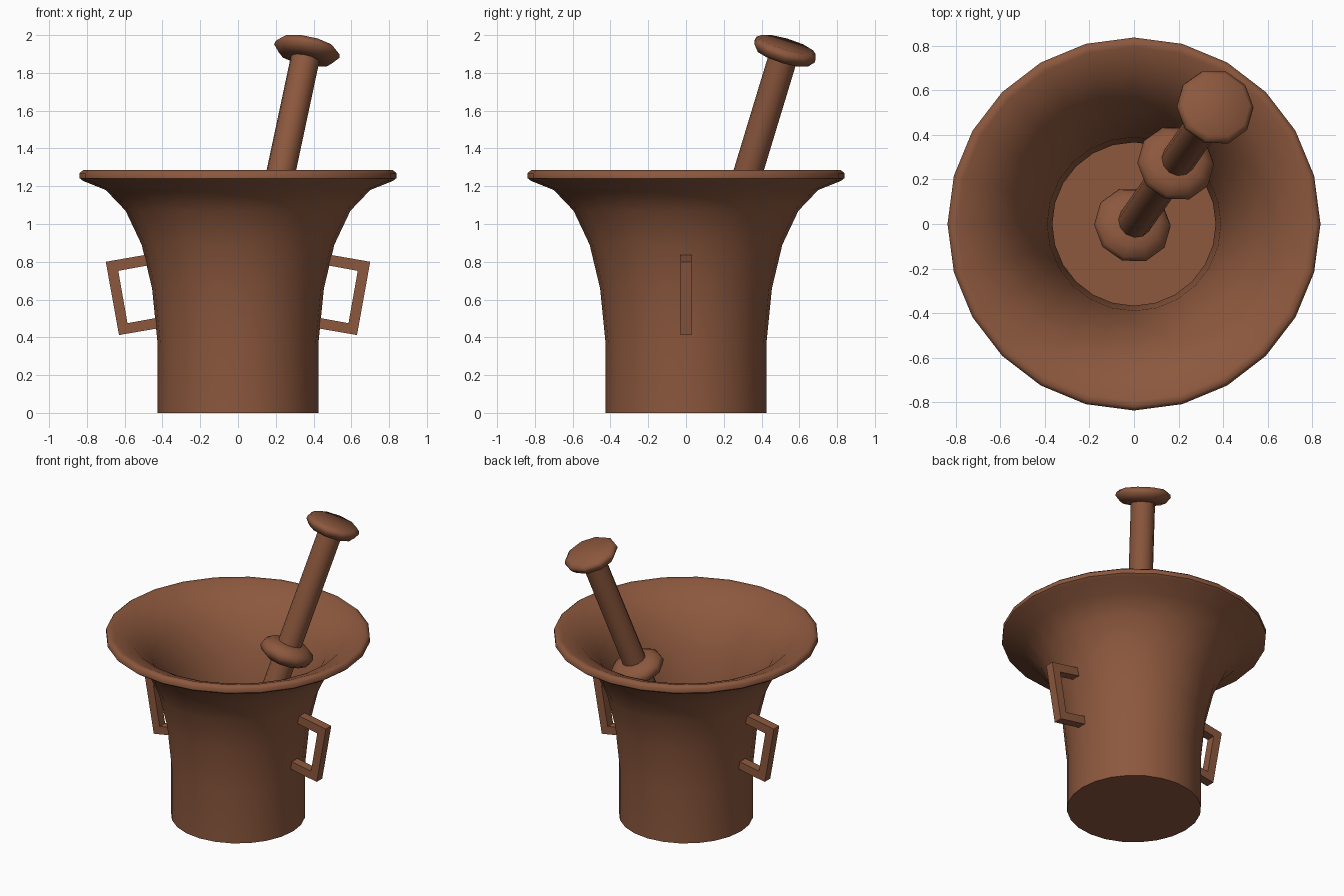
import bpy, bmesh, math
from mathutils import Vector

if "Cube" in bpy.data.objects:
    bpy.data.objects.remove(bpy.data.objects["Cube"])

wood = bpy.data.materials.new("warm brown wood")
wood.diffuse_color = (0.265, 0.098, 0.048, 1)
wood.use_nodes = True
wood.node_tree.nodes["Principled BSDF"].inputs["Base Color"].default_value = wood.diffuse_color


def finish(name, bm, smooth=None):
    bmesh.ops.recalc_face_normals(bm, faces=bm.faces)
    me = bpy.data.meshes.new(name)
    bm.to_mesh(me)
    bm.free()
    me.materials.append(wood)
    if smooth:
        me.polygons.foreach_set("use_smooth", [True] * len(me.polygons))
        me.set_sharp_from_angle(angle=math.radians(smooth))
    ob = bpy.data.objects.new(name, me)
    bpy.context.collection.objects.link(ob)
    return ob


def lathe(name, profile, sides, smooth):
    """Revolve (radius, height) points; both ends are capped."""
    bm = bmesh.new()
    rings = []
    for r, z in profile:
        rings.append([bm.verts.new((r * math.cos(a), r * math.sin(a), z))
                      for a in (math.tau * i / sides for i in range(sides))])
    for lo, hi in zip(rings, rings[1:]):
        for i in range(sides):
            j = (i + 1) % sides
            bm.faces.new((lo[i], lo[j], hi[j], hi[i]))
    bm.faces.new(rings[0])
    bm.faces.new(rings[-1])
    return finish(name, bm, smooth)


# Flared mortar bowl: outer wall, rim, inner wall, floor
lathe("mortar_bowl", [
    (0.425, 0), (0.425, 0.36), (0.455, 0.66), (0.51, 0.89), (0.595, 1.07),
    (0.70, 1.18), (0.82, 1.228), (0.838, 1.242), (0.838, 1.27), (0.82, 1.285),
    (0.795, 1.282), (0.67, 1.23), (0.55, 1.11), (0.455, 0.92), (0.39, 0.68),
    (0.367, 0.37), (0.367, 0.06)], 24, 50)

# Pair of bracket handles
outline = [(0.47, 0.84), (0.70, 0.80), (0.63, 0.412), (0.41, 0.45),
           (0.42, 0.505), (0.585, 0.475), (0.634, 0.752), (0.47, 0.782)]
for side, label in ((1, "right"), (-1, "left")):
    bm = bmesh.new()
    a = [bm.verts.new((side * x, -0.03, z)) for x, z in outline]
    b = [bm.verts.new((side * x, 0.03, z)) for x, z in outline]
    n = len(outline)
    for i in range(n):
        j = (i + 1) % n
        bm.faces.new((a[i], a[j], b[j], b[i]))
    for i, j, k, l in ((0, 1, 6, 7), (1, 2, 5, 6), (2, 3, 4, 5)):
        for ring in (a, b):
            bm.faces.new((ring[i], ring[j], ring[k], ring[l]))
    finish(label + "_handle", bm)

# Leaning pestle: shaft with top knob, middle ring and bottom knob
bottom, top = Vector((-0.007, -0.005, 0.175)), Vector((0.365, 0.525, 1.92))
axis = top - bottom
tilt = axis.to_track_quat('Z', 'Y')
length = axis.length
knob = [(0.09, -0.05), (0.145, -0.042), (0.176, -0.005), (0.172, 0.015), (0.15, 0.033)]
ring = [(0.07, -0.065), (0.12, -0.06), (0.165, -0.03), (0.176, 0),
        (0.165, 0.03), (0.12, 0.06), (0.07, 0.065)]
parts = [
    ("pestle_shaft", [(0.077, 0), (0.077, length)], 12, 0),
    ("pestle_top_knob", knob, 10, length),
    ("pestle_ring", ring, 10, length * 0.523),
    ("pestle_bottom_knob", [(0.07, 0.065), (0.12, 0.055), (0.165, 0.025),
                            (0.176, 0), (0.165, -0.025), (0.12, -0.05)], 10, 0)]
for name, profile, sides, height in parts:
    ob = lathe(name, profile, sides, 50)
    ob.rotation_mode = 'QUATERNION'
    ob.rotation_quaternion = tilt
    ob.location = bottom + axis * (height / length)
